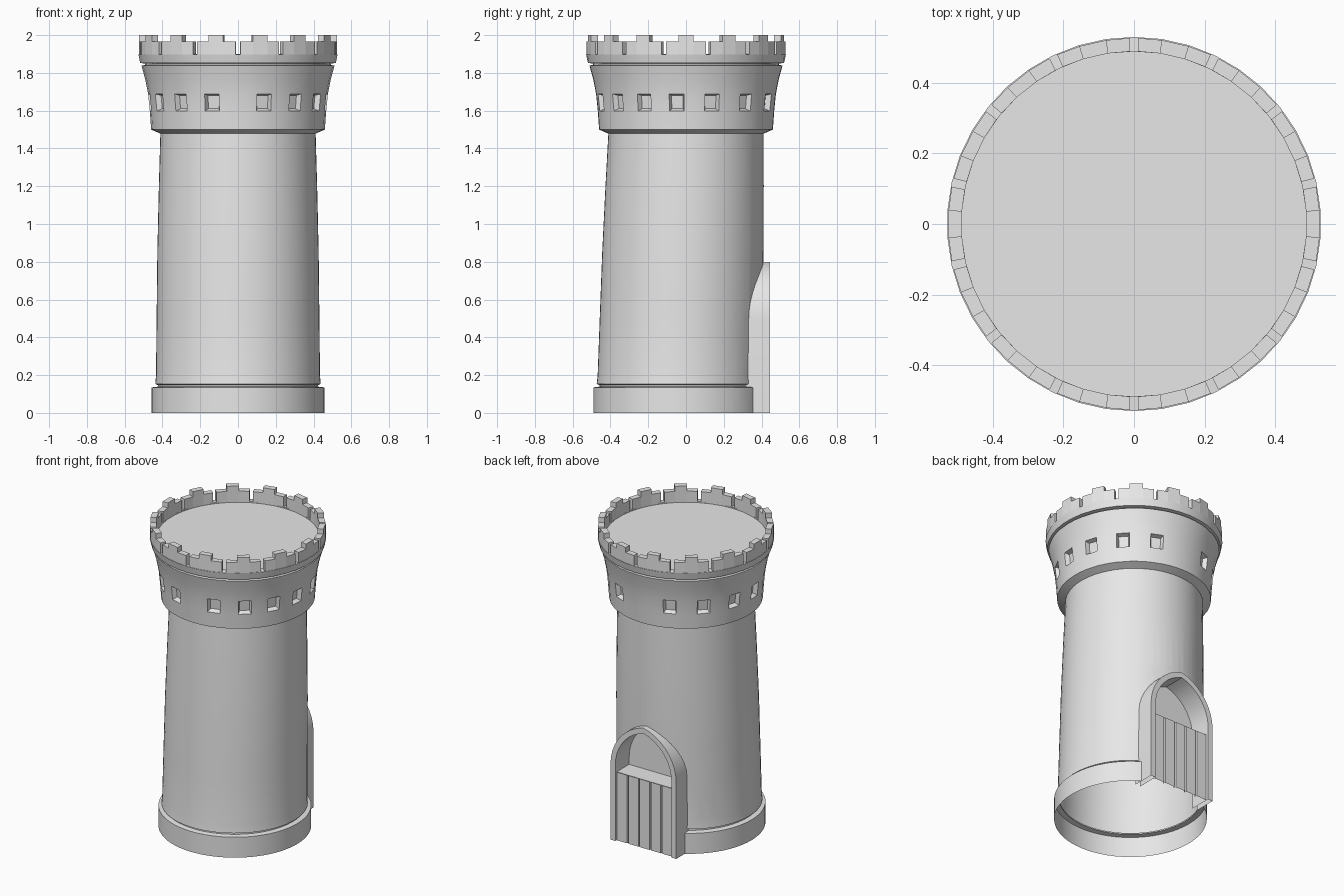
import bpy, bmesh, math
from mathutils import Vector

if "Cube" in bpy.data.objects:
    bpy.data.objects.remove(bpy.data.objects["Cube"])

stone = bpy.data.materials.new("stone_grey")
stone.diffuse_color = (0.8, 0.8, 0.8, 1)
stone.use_nodes = True
stone.node_tree.nodes["Principled BSDF"].inputs["Base Color"].default_value = stone.diffuse_color


def finish(name, bm, smooth=None, recalc=True):
    if recalc:
        bmesh.ops.recalc_face_normals(bm, faces=bm.faces)
    me = bpy.data.meshes.new(name)
    bm.to_mesh(me)
    bm.free()
    me.materials.append(stone)
    if smooth:
        for p in me.polygons:
            p.use_smooth = True
        me.set_sharp_from_angle(angle=math.radians(smooth))
    ob = bpy.data.objects.new(name, me)
    bpy.context.collection.objects.link(ob)
    return ob


def lathe(profile, angles):
    """Open shell of revolution; profile rows are (radius, z, centre_y)."""
    bm = bmesh.new()
    rows = [[bm.verts.new((r * math.cos(math.radians(a)),
                           cy + r * math.sin(math.radians(a)), z)) for a in angles]
            for r, z, cy in profile]
    n = len(angles)
    for lo, hi in zip(rows, rows[1:]):
        for i in range(n):
            j = (i + 1) % n
            bm.faces.new((lo[i], lo[j], hi[j], hi[i]))
    return bm, rows


def even(n):
    return [90 + 360 * i / n for i in range(n)]


def arch(half, steps=9):
    """Pointed arch outline in (x, z), from the right foot over to the left foot."""
    c, spring = 0.0675, 0.5
    R = half + c
    top = math.acos(c / R)
    right = [(half, 0)] + [(R * math.cos(top * i / steps) - c,
                            spring + R * math.sin(top * i / steps)) for i in range(steps + 1)]
    right[-1] = (0, right[-1][1])
    return right + [(-x, z) for x, z in reversed(right[:-1])]


# Tower wall and plinth, open below, leaning back slightly towards the foot
lean = lambda z: -0.035 * (1.48 - z) / 1.33
prof = [(0.457, 0, -0.033), (0.457, 0.135, -0.033), (0.424, 0.139, -0.034), (0.424, 0.147, -0.034)]
prof += [(r, z, lean(z)) for r, z in ((0.438, 0.153), (0.434, 0.2), (0.431, 0.5), (0.427, 0.85),
                                      (0.419, 1.2), (0.411, 1.48))]
bm, _ = lathe(prof, even(64))
# Cut the doorway out of the wall
outer = arch(0.24)
for (x0, z0), (x1, z1) in zip(outer, outer[1:]):
    near = [f for f in bm.faces if f.calc_center_median().y > 0.2
            and f.calc_center_median().z < 0.85]
    geom = list({e for f in near for e in (*f.verts, *f.edges)}) + near
    bmesh.ops.bisect_plane(bm, geom=geom, dist=1e-5, plane_co=(x0, 0, z0),
                           plane_no=Vector((z1 - z0, 0, x0 - x1)))


def in_door(p):
    return p.y > 0.2 and all((x1 - x0) * (p.z - z0) - (z1 - z0) * (p.x - x0) > 0
                             for (x0, z0), (x1, z1) in zip(outer, outer[1:]))


bmesh.ops.delete(bm, geom=[f for f in bm.faces if in_door(f.calc_center_median())],
                 context='FACES')
finish("tower_wall", bm, 30, recalc=False)

# Flared upper band with a ring of recessed square windows
wins = [s * a - 90 for a in (17, 40, 62, 84, 107, 132, 157) for s in (1, -1)]
edges = sorted((w + d) % 360 for w in wins for d in (-4.8, 4.8))
angles = []
for i, a in enumerate(edges):
    gap = (edges[(i + 1) % len(edges)] - a) % 360
    parts = 1 if gap < 9.7 else max(2, round(gap / 6))
    angles += [a + gap * k / parts for k in range(parts)]
band = [(0.41, 1.478, 0), (0.46, 1.5, 0), (0.467, 1.598, 0), (0.476, 1.688, 0),
        (0.491, 1.765, 0), (0.511, 1.838, 0), (0.492, 1.843, 0), (0.492, 1.85, 0)]
bm, _ = lathe(band, angles)
holes = []
for f in bm.faces:
    c = f.calc_center_median()
    a = math.degrees(math.atan2(c.y, c.x))
    if 1.61 < c.z < 1.67 and any(abs((a - w + 180) % 360 - 180) < 1 for w in wins):
        holes.append(f)
bm.normal_update()
bmesh.ops.inset_individual(bm, faces=holes, thickness=0.014, depth=-0.028)
finish("window_band", bm, 25, recalc=False)

# Rim under the battlements, with the roof deck
rim = [(0.492, 1.85, 0), (0.519, 1.852, 0), (0.529, 1.898, 0), (0.488, 1.9, 0), (0.488, 1.893, 0)]
bm, rows = lathe(rim, even(42))
bm.faces.new(rows[-1])
finish("rim_and_deck", bm, 30, recalc=False)

# Battlements: fourteen stepped blocks split by narrow slits
bm = bmesh.new()


def wedge(a0, a1, z0, z1, r0=0.488, r1=0.526):
    v = [bm.verts.new((r * math.cos(math.radians(a)), r * math.sin(math.radians(a)), z))
         for z in (z0, z1) for r, a in ((r0, a0), (r1, a0), (r1, a1), (r0, a1))]
    for q in ((3, 2, 1, 0), (4, 5, 6, 7), (0, 1, 5, 4), (1, 2, 6, 5), (2, 3, 7, 6), (3, 0, 4, 7)):
        bm.faces.new([v[k] for k in q])


step, slit = 360 / 14, 1.3
for k in range(14):
    a = 90 + k * step
    cuts = [a + slit, a + step / 3, a + 2 * step / 3, a + step - slit]
    for i, top in enumerate((1.967, 2.0, 1.967)):
        wedge(cuts[i], cuts[i + 1], 1.897, top)
finish("battlements", bm)

# Pointed door frame: outer side, front face and inner reveal
bm = bmesh.new()
inner = arch(0.205)
FRONT, BACK = 0.445, 0.30
loops = [[bm.verts.new((x, y, z)) for x, z in pts]
         for pts, y in ((outer, BACK), (outer, FRONT), (inner, FRONT), (inner, BACK))]
for A, B in zip(loops, loops[1:]):
    for i in range(len(A) - 1):
        bm.faces.new((A[i], A[i + 1], B[i + 1], B[i]))
bm.normal_update()
front = next(f for f in bm.faces if abs(f.normal.y) > 0.9)
if front.normal.y < 0:
    bmesh.ops.reverse_faces(bm, faces=bm.faces)
finish("door_frame", bm, 30, recalc=False)

# Recessed panel above the door, and the ledge on top of the door
DOOR = 0.45
bm = bmesh.new()
panel = [(x, max(z, DOOR)) for x, z in inner]
bm.faces.new([bm.verts.new((x, BACK, z)) for x, z in reversed(panel)])
bm.faces.new([bm.verts.new((x, y, DOOR)) for x, y in
              ((-0.205, BACK), (0.205, BACK), (0.205, 0.43), (-0.205, 0.43))])
bm.normal_update()
for f in bm.faces:
    if f.normal.y + f.normal.z < 0:
        f.normal_flip()
finish("door_recess", bm, recalc=False)

# Door planks separated by grooves
bm = bmesh.new()
w = 0.41 / 5
line = []
for i in range(5):
    x = -0.205 + i * w
    line += [(x, 0.415), (x + 0.005, 0.432), (x + w - 0.005, 0.432)]
line.append((0.205, 0.415))
low = [bm.verts.new((x, y, 0)) for x, y in line]
high = [bm.verts.new((x, y, DOOR)) for x, y in line]
for i in range(len(line) - 1):
    bm.faces.new((low[i + 1], low[i], high[i], high[i + 1]))
finish("door_planks", bm, recalc=False)
